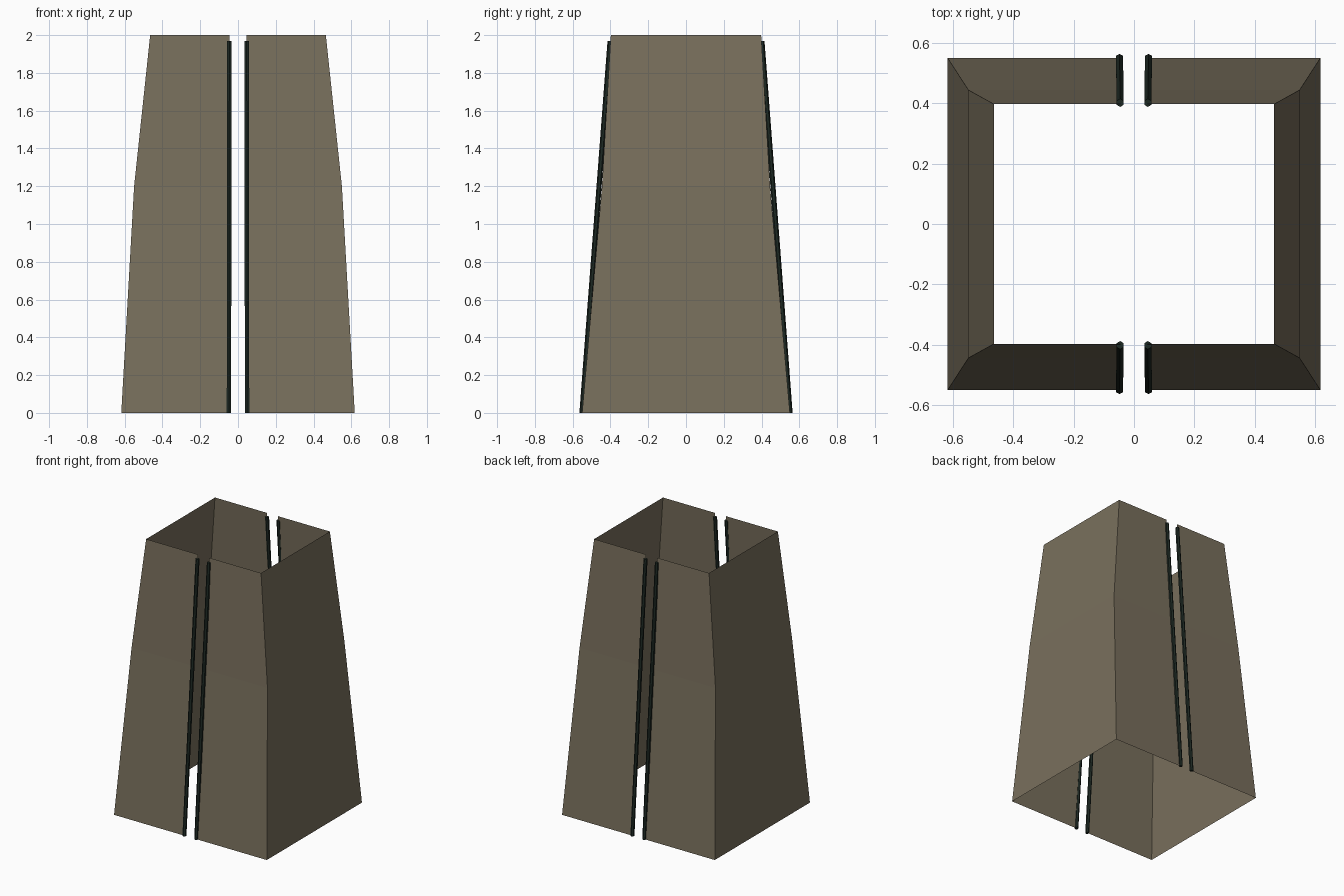
import bpy
import bmesh
from math import sin, cos, pi

cube = bpy.data.objects.get("Cube")
if cube:
    bpy.data.objects.remove(cube, do_unlink=True)


def material(name, colour):
    mat = bpy.data.materials.new(name)
    mat.use_nodes = True
    mat.diffuse_color = colour
    bsdf = mat.node_tree.nodes["Principled BSDF"]
    bsdf.inputs["Base Color"].default_value = colour
    bsdf.inputs["Roughness"].default_value = 0.8
    return mat


def loft(name, sections, mat, closed):
    """Join point rows with quads; a closed loft is a capped tube."""
    bm = bmesh.new()
    rows = [[bm.verts.new(p) for p in row] for row in sections]
    count = len(rows[0])
    for low, high in zip(rows, rows[1:]):
        for i in range(count if closed else count - 1):
            j = (i + 1) % count
            bm.faces.new((low[i], low[j], high[j], high[i]))
    if closed:
        bm.faces.new(rows[0][::-1])
        bm.faces.new(rows[-1])
    mesh = bpy.data.meshes.new(name)
    bm.normal_update()
    bm.to_mesh(mesh)
    bm.free()
    mesh.materials.append(mat)
    obj = bpy.data.objects.new(name, mesh)
    bpy.context.collection.objects.link(obj)
    return obj


wall_mat = material("warm taupe", (0.19, 0.16, 0.108, 1))
rod_mat = material("dark green", (0.012, 0.021, 0.016, 1))

SLOT = 0.045
ROD_RADIUS = 0.0135
# Half width, half depth and height of each wall level
LEVELS = [(0.618, 0.55, 0), (0.55, 0.445, 1.2), (0.465, 0.398, 2)]
# Rod ends: distance from the middle, depth and height
ROD_ENDS = [(0.048, 0.551, 0), (0.046, 0.402, 1.97)]

for side, s in (("left", 1), ("right", -1)):
    # Thin open wall, wrapping from the front slot to the back slot
    rows = []
    for w, d, z in LEVELS:
        row = [(s * SLOT, -d, z), (s * w, -d, z), (s * w, d, z), (s * SLOT, d, z)]
        rows.append(row[::s])
    loft(f"{side}_wall", rows, wall_mat, False)

    # Six-sided trim rods along the slot edges
    for end, e in (("front", -1), ("back", 1)):
        rings = [[(s * x + ROD_RADIUS * sin(-k * pi / 3),
                   e * y + ROD_RADIUS * cos(k * pi / 3), z)
                  for k in range(6)] for x, y, z in ROD_ENDS]
        loft(f"{end}_{side}_rod", rings, rod_mat, True)
